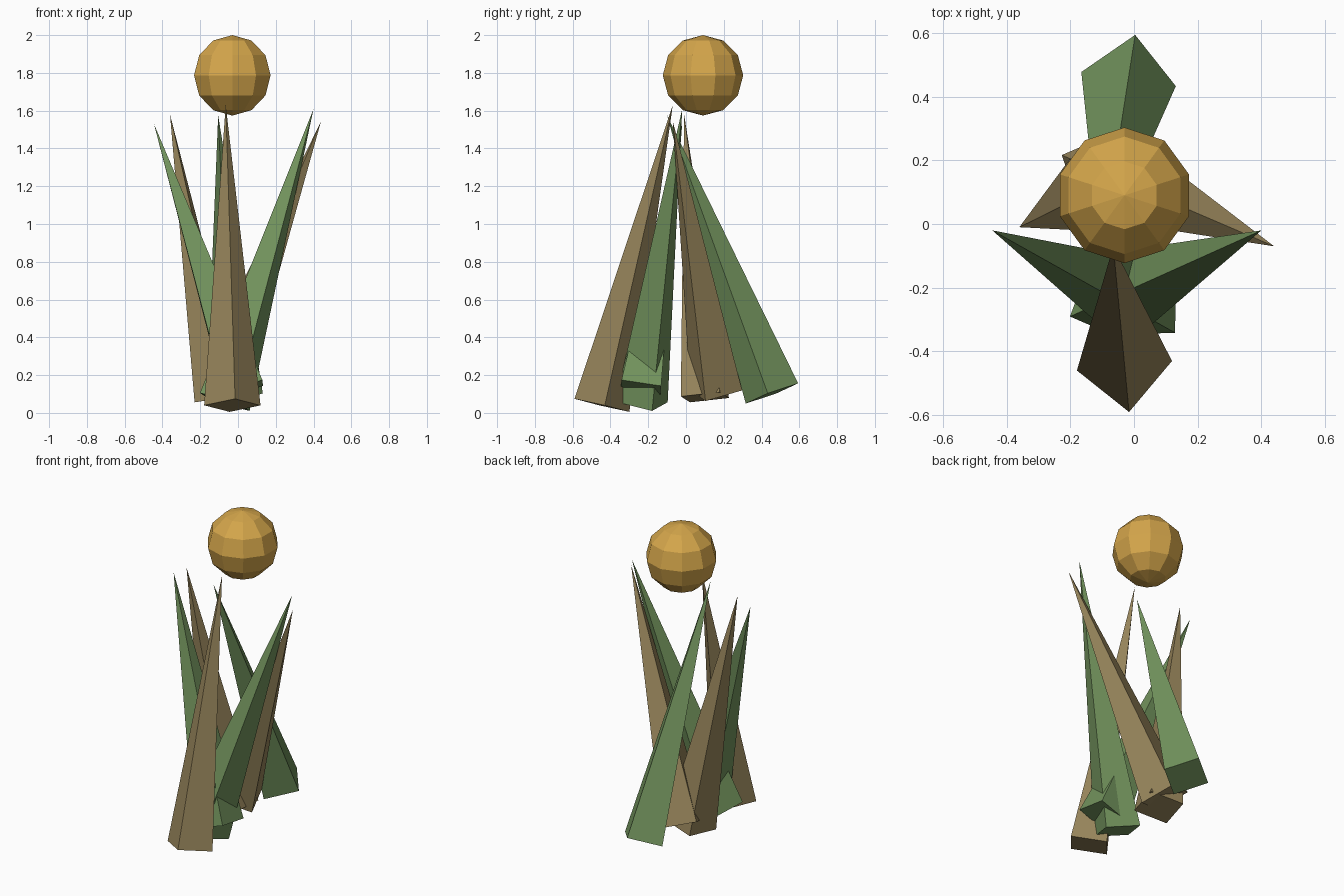
import bpy, bmesh, math
from mathutils import Vector, Matrix

cube = bpy.data.objects.get("Cube")
if cube:
    bpy.data.objects.remove(cube, do_unlink=True)


def material(name, rgb):
    mat = bpy.data.materials.new(name)
    mat.use_nodes = True
    mat.diffuse_color = (*rgb, 1)
    mat.node_tree.nodes["Principled BSDF"].inputs["Base Color"].default_value = (*rgb, 1)
    return mat


gold = material("gold", (0.66, 0.38, 0.07))
green = material("leaf green", (0.17, 0.295, 0.11))
brown = material("dry brown", (0.31, 0.235, 0.105))


def finish(bm, name, mat):
    bmesh.ops.recalc_face_normals(bm, faces=bm.faces)
    mesh = bpy.data.meshes.new(name)
    bm.to_mesh(mesh)
    bm.free()
    mesh.materials.append(mat)
    obj = bpy.data.objects.new(name, mesh)
    bpy.context.scene.collection.objects.link(obj)
    return obj


def spike(name, mat, base, tip, corner, radius=0.15):
    """Square pyramid from base centre to tip; corner is the direction of one base corner."""
    base, tip, corner = Vector(base), Vector(tip), Vector(corner)
    axis = (tip - base).normalized()
    u = (corner - axis * corner.dot(axis)).normalized() * radius
    v = axis.cross(u)
    bm = bmesh.new()
    ring = [bm.verts.new(base + d) for d in (u, v, -u, -v)]
    top = bm.verts.new(tip)
    bm.faces.new(ring)
    for i in range(4):
        bm.faces.new((ring[i], ring[(i + 1) % 4], top))
    return finish(bm, name, mat)


# Leaning leaves
spike("front_leaf", brown, (-0.03, -0.445, 0.04), (-0.065, -0.07, 1.63), (-0.15, -0.015, 0))
spike("back_leaf", green, (-0.017, 0.455, 0.103), (-0.105, -0.1, 1.575), (-0.148, 0.022, 0))
spike("front_right_leaf", green, (0.03, -0.24, 0.125), (-0.445, -0.02, 1.53), (0.1, -0.105, 0.065))
spike("front_left_leaf", green, (-0.07, -0.235, 0.058), (0.4, -0.02, 1.61), (-0.13, -0.055, 0.04))
spike("back_right_leaf", brown, (-0.105, 0.1, 0.083), (-0.36, -0.01, 1.58), (-0.08, 0.127, 0))
spike("back_left_leaf", brown, (-0.1, 0.16, 0.12), (0.44, -0.07, 1.545), (-0.135, 0.06, 0.04))

# Faceted ball floating above the leaves: a half circle swept around z
RINGS, SIDES, RADIUS = 6, 10, 0.213
bm = bmesh.new()
arc = [bm.verts.new((0, RADIUS * math.sin(math.pi * i / RINGS), RADIUS * math.cos(math.pi * i / RINGS)))
       for i in range(RINGS + 1)]
edges = [bm.edges.new(pair) for pair in zip(arc, arc[1:])]
bmesh.ops.spin(bm, geom=arc + edges, cent=(0, 0, 0), axis=(0, 0, 1),
               angle=math.tau, steps=SIDES, use_merge=False)
bmesh.ops.remove_doubles(bm, verts=bm.verts, dist=0.001)
bmesh.ops.transform(bm, matrix=Matrix.Translation((-0.03, 0.09, 1.787)), verts=bm.verts)
finish(bm, "floating_ball", gold)
